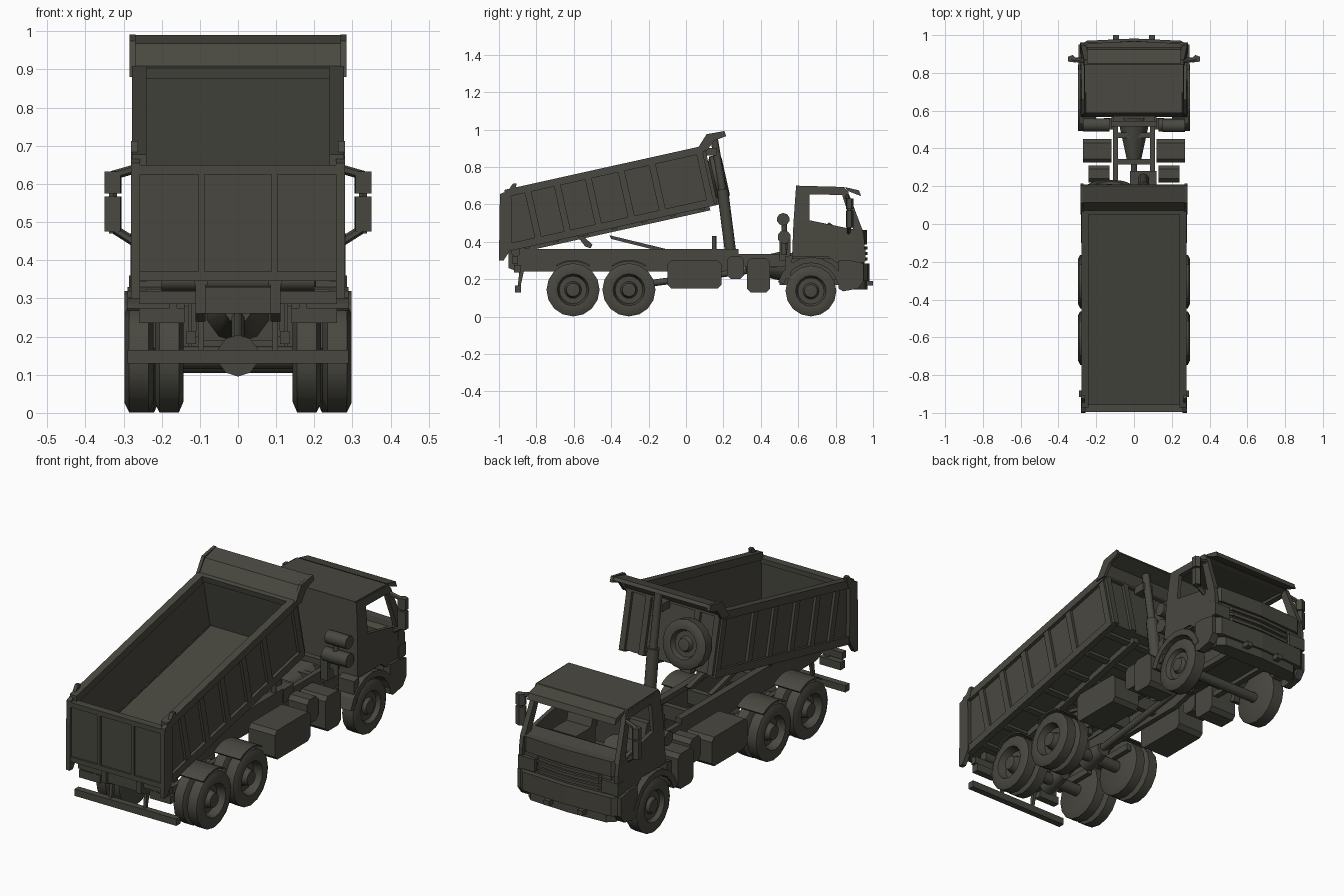
import bpy, bmesh, math
from mathutils import Matrix, Vector

if "Cube" in bpy.data.objects:
    bpy.data.objects.remove(bpy.data.objects["Cube"])

paint = bpy.data.materials.new("dark_olive")
paint.diffuse_color = (0.066, 0.064, 0.051, 1)
paint.use_nodes = True
paint.node_tree.nodes["Principled BSDF"].inputs["Base Color"].default_value = paint.diffuse_color


def finish(name, bm, mirror=False, taper=False, smooth=None):
    bmesh.ops.recalc_face_normals(bm, faces=bm.faces)
    if taper:  # cab narrows towards the roof
        for v in bm.verts:
            v.co.x *= 1 - 0.3 * max(0, v.co.z - 0.46)
    me = bpy.data.meshes.new(name)
    bm.to_mesh(me)
    bm.free()
    me.materials.append(paint)
    if smooth:
        me.shade_smooth()
        me.set_sharp_from_angle(angle=math.radians(smooth))
    ob = bpy.data.objects.new(name, me)
    bpy.context.collection.objects.link(ob)
    if mirror:
        ob.modifiers.new("mirror", "MIRROR")
    return ob


def prism(name, pts, a, b, axis="x", **kw):
    """Extrude a (y,z) outline along x, or an (x,y) outline along z."""
    bm = bmesh.new()
    put = (lambda p, t: (t, p[0], p[1])) if axis == "x" else (lambda p, t: (p[0], p[1], t))
    lo = [bm.verts.new(put(p, a)) for p in pts]
    hi = [bm.verts.new(put(p, b)) for p in pts]
    bm.faces.new(lo)
    bm.faces.new(hi[::-1])
    n = len(pts)
    for i in range(n):
        bm.faces.new((lo[i], lo[(i + 1) % n], hi[(i + 1) % n], hi[i]))
    return finish(name, bm, **kw)


def box(name, x, y, z, **kw):
    pts = [(y[0], z[0]), (y[1], z[0]), (y[1], z[1]), (y[0], z[1])]
    return prism(name, pts, x[0], x[1], **kw)


def tube(name, p, q, r, r2=None, segs=10, **kw):
    p, q = Vector(p), Vector(q)
    m = Matrix.Translation((p + q) / 2) @ (q - p).to_track_quat("Z", "Y").to_matrix().to_4x4()
    bm = bmesh.new()
    bmesh.ops.create_cone(bm, cap_ends=True, segments=segs, radius1=r,
                          radius2=r if r2 is None else r2, depth=(q - p).length, matrix=m)
    return finish(name, bm, smooth=50, **kw)


def wheel(name, w, r, matrix, dish, mirror=True, segs=16):
    """Tyre and rim turned around x, outer face at x = w."""
    prof = [(0, 0), (0, .8 * r), (.012, r), (w - .012, r), (w, .83 * r), (w - .004, .6 * r),
            (w - dish, .52 * r), (w - dish, .32 * r), (w - .008, .25 * r), (w - .004, 0)]
    bm = bmesh.new()
    vs = [bm.verts.new((x, 0, rr)) for x, rr in prof]
    es = [bm.edges.new((vs[i], vs[i + 1])) for i in range(len(vs) - 1)]
    bmesh.ops.spin(bm, geom=vs + es, cent=(0, 0, 0), axis=(1, 0, 0), angle=2 * math.pi, steps=segs)
    bmesh.ops.remove_doubles(bm, verts=bm.verts, dist=1e-4)
    bm.transform(matrix)
    return finish(name, bm, mirror=mirror, smooth=40)


def arch(cy, cz, r0, r1, a0, a1, n=8):
    ang = [math.radians(a0 + (a1 - a0) * i / n) for i in range(n + 1)]
    return ([(cy + r1 * math.cos(a), cz + r1 * math.sin(a)) for a in ang] +
            [(cy + r0 * math.cos(a), cz + r0 * math.sin(a)) for a in reversed(ang)])


# ---- tipped bed: B(s, h) = distance along the floor, height above it
TILT = math.radians(12.5)
C, S = math.cos(TILT), math.sin(TILT)
def B(s, h):
    return (-0.97 + s * C - h * S, 0.355 + s * S + h * C)
def strip(s0, s1, h0, h1, shear=0.0):
    return [B(s0 + shear * h0, h0), B(s1, h0), B(s1, h1), B(s0 + shear * h1, h1)]

prism("bed_side", strip(0, 1.15, 0, .31, .22), .245, .26, mirror=True)
prism("bed_top_rail", strip(0, 1.15, .275, .315, .22), .24, .278, mirror=True)
prism("bed_bottom_rail", strip(0, 1.15, -.01, .03, .22), .24, .275, mirror=True)
for s in (.19, .35, .52, .70, .87, 1.13):
    prism("bed_rib", strip(s - .018, s + .018, 0, .28), .255, .274, mirror=True)
prism("bed_floor", strip(0, 1.15, 0, .025), -.25, .25)
prism("bed_front_wall", strip(1.125, 1.15, 0, .31), -.26, .26)
prism("bed_front_cap", strip(1.115, 1.165, .285, .315), -.275, .275)
for x in (.14, .25):
    prism("front_wall_rib", strip(1.15, 1.165, 0, .29), x - .015, x + .015, mirror=True)
prism("bed_runner", strip(.05, 1.12, -.03, .005), .075, .11, mirror=True)
for i in range(7):
    s = .12 + .16 * i
    prism("bed_crossmember", strip(s - .015, s + .015, -.018, .005), -.24, .24)
# canopy over the front wall
prism("canopy", [(.055, .885), (.115, .968), (.2, .99), (.21, .975), (.13, .945), (.1, .89)], -.275, .275)
prism("canopy_end", [(.05, .88), (.11, .975), (.205, .992), (.215, .965), (.15, .94), (.11, .885)],
      .268, .284, mirror=True)
# tailgate
box("tailgate", (-.262, .262), (-.985, -.965), (.35, .645))
box("tailgate_top", (-.27, .27), (-.995, -.955), (.625, .65))
box("tailgate_bottom", (-.27, .27), (-.995, -.96), (.345, .37))
box("tailgate_rib", (.088, .104), (-.995, -.97), (.36, .63), mirror=True)
prism("tailgate_post", [(-1, .30), (-.975, .3), (-.93, .37), (-.935, .68), (-.995, .655)],
      .257, .28, mirror=True)
prism("tailgate_hook", [(-.975, .64), (-.92, .65), (-.905, .71), (-.925, .712), (-.95, .675)],
      .262, .28, mirror=True)

# ---- chassis
prism("chassis_rail", [(-.95, .26), (-.9, .24), (.2, .24), (.3, .265), (.9, .265), (.9, .335), (-.95, .335)],
      .085, .112, mirror=True)
box("subframe_rail", (.08, .115), (-.95, .2), (.335, .362), mirror=True)
for y in (-.92, -.72, -.46, -.15, .05, .33, .47):
    box("chassis_crossmember", (-.09, .09), (y - .015, y + .015), (.26, .33))
tube("tipping_pivot", (-.2, -.91, .345), (.2, -.91, .345), .025)
prism("tipping_arm", [(-.41, .435), (-.40, .415), (-.12, .345), (-.1, .36)], .05, .075, mirror=True)
prism("rear_arm", [(-.58, .43), (-.55, .43), (-.5, .385), (-.51, .365), (-.54, .375)], .1, .13, mirror=True)
# tipping ram
tube("ram_barrel", (.05, .24, .33), (.05, .195, .68), .03)
tube("ram_rod", (.05, .195, .68), (.05, .15, .955), .02)
box("ram_base", (-.02, .12), (.2, .28), (.29, .36))
box("ram_head", (.02, .08), (.1, .165), (.86, .90))

# ---- wheels and axles
for y in (-.604, -.305):
    for x in (.143, .222):
        wheel("rear_wheel", .075, .142, Matrix.Translation((x, y, .143)), .045)
    tube("rear_axle", (-.2, y, .145), (.2, y, .145), .03)
    tube("differential", (0, y - .06, .15), (0, y + .07, .16), .055, .035)
    prism("rear_fender", arch(y, .143, .152, .16, 55, 125), .14, .29, mirror=True)
    box("leaf_spring", (.11, .135), (y - .12, y + .12), (.18, .215), mirror=True)
wheel("front_wheel", .085, .136, Matrix.Translation((.208, .668, .137)), .025)
tube("front_axle", (-.22, .668, .13), (.22, .668, .13), .025)
box("front_spring", (.09, .12), (.5, .84), (.17, .2), mirror=True)
tube("drive_shaft", (0, -.25, .17), (0, .36, .25), .018)
wheel("spare_wheel", .075, .122, Matrix.Translation((-.13, *B(1.165, .13)))
      @ Matrix.Rotation(TILT, 4, "X") @ Matrix.Rotation(math.pi / 2, 4, "Z"), .03, mirror=False)
prism("spare_bracket", strip(1.15, 1.19, -.01, .12), -.16, -.1)

# ---- tanks and boxes along the chassis
def tank(name, x, y, z, **kw):
    e = .02
    pts = [(y[0] + e, z[0]), (y[1] - e, z[0]), (y[1], z[0] + e), (y[1], z[1] - e),
           (y[1] - e, z[1]), (y[0] + e, z[1]), (y[0], z[1] - e), (y[0], z[0] + e)]
    prism(name, pts, x[0], x[1], **kw)
tank("fuel_tank", (.13, .28), (-.1, .19), (.15, .30), mirror=True)
tank("battery_box", (.12, .27), (.325, .45), (.13, .31), mirror=True)
tank("air_tank", (.13, .24), (.22, .31), (.2, .325), mirror=True)
tube("valve_pipe", (.1, .15, .33), (.1, .15, .43), .012)
tube("gearbox", (0, .32, .27), (0, .56, .27), .035, .09)
box("engine", (-.11, .11), (.54, .88), (.19, .34))
# intake and exhaust behind the cab
tube("exhaust_silencer", (.13, .525, .425), (.27, .525, .425), .036, mirror=True)
tube("air_filter", (.15, .52, .52), (.27, .52, .52), .034)
tube("intake_pipe", (.19, .525, .33), (.19, .525, .5), .015)
box("cab_mount", (.12, .16), (.5, .56), (.3, .42), mirror=True)
box("cab_mount_beam", (-.2, .2), (.515, .545), (.36, .39))

# ---- cab shell with open windows
prism("cab_lower_side", [(.567, .32), (.575, .515), (.66, .515), (.9, .465), (.945, .46), (.955, .40),
                         (.955, .29), (.8, .29), (.76, .32)], .262, .282, mirror=True, taper=True)
prism("cab_rear_pillar", [(.575, .51), (.588, .69), (.66, .69), (.66, .51)], .262, .282, mirror=True, taper=True)
prism("windscreen_pillar", [(.83, .685), (.865, .67), (.947, .455), (.895, .462), (.835, .65)],
      .255, .282, mirror=True, taper=True)
prism("roof_edge", [(.588, .695), (.845, .69), (.86, .665), (.835, .65), (.588, .655)],
      .25, .282, mirror=True, taper=True)
prism("cab_roof", [(.588, .70), (.845, .693), (.87, .665), (.845, .66), (.588, .675)], -.275, .275, taper=True)
prism("cab_back", [(.567, .32), (.588, .695), (.603, .695), (.585, .32)], -.28, .28, taper=True)
box("cab_floor", (-.27, .27), (.57, .93), (.31, .335))
box("seat", (.08, .22), (.62, .78), (.33, .44), mirror=True)
prism("seat_back", [(.61, .43), (.6, .53), (.63, .53), (.66, .43)], .08, .22, mirror=True)
prism("dashboard", [(.82, .34), (.82, .46), (.85, .475), (.94, .46), (.94, .34)], -.262, .262)
tube("steering_wheel", (-.15, .8, .47), (-.15, .805, .478), .05, segs=12)
prism("sun_visor", [(.85, .692), (.925, .675), (.936, .645), (.92, .65), (.865, .672)], -.25, .25)

# cab front, bumper and grille share a bowed plan outline
def bow(w, y, back):
    return [(-w, back), (-w, y - .045), (-w * .86, y - .012), (0, y), (w * .86, y - .012), (w, y - .045), (w, back)]
prism("front_panel", bow(.282, .968, .9), .385, .463, axis="z")
prism("grille_back", bow(.27, .955, .9), .28, .39, axis="z")
for z in (.30, .33, .36):
    prism("grille_slat", bow(.2, .97, .92), z, z + .016, axis="z")
box("headlight", (.19, .285), (.9, .96), (.295, .36), mirror=True)
prism("bumper", bow(.292, .982, .9), .19, .285, axis="z")
prism("bumper_lip", bow(.25, .97, .88), .145, .195, axis="z")
prism("bumper_side", [(.815, .3), (.815, .15), (.84, .135), (.92, .15), (.95, .19), (.95, .285), (.88, .3)],
      .255, .294, mirror=True)
box("tow_hook", (.08, .11), (.96, 1.0), (.165, .19), mirror=True)
prism("front_fender", arch(.668, .137, .15, .182, 15, 165), .2, .297, mirror=True)
prism("cab_step", [(.53, .2), (.56, .2), (.57, .33), (.53, .32)], .2, .29, mirror=True)
# mirrors on bracket arms
tube("mirror_top_arm", (.25, .86, .645), (.33, .87, .622), .012, segs=6, mirror=True)
tube("mirror_bottom_arm", (.275, .87, .45), (.33, .87, .485), .012, segs=6, mirror=True)
for z0, z1 in ((.475, .567), (.575, .632)):
    prism("mirror_housing", [(.308, .855), (.35, .86), (.35, .885), (.325, .895), (.305, .875)],
          z0, z1, axis="z", mirror=True)
tube("mirror_stem", (.328, .873, .47), (.328, .873, .63), .012, segs=6, mirror=True)

# ---- tail lights and underrun bar
box("rear_beam", (-.26, .26), (-.93, -.9), (.285, .32))
box("tail_light", (.14, .26), (-.92, -.885), (.235, .275), mirror=True)
box("tail_light_bracket", (.16, .18), (-.92, -.9), (.27, .29), mirror=True)
box("underrun_bar", (-.29, .29), (-.915, -.882), (.13, .165))
prism("underrun_bracket", [(-.9, .16), (-.885, .16), (-.865, .25), (-.89, .25)], .09, .105, mirror=True)
